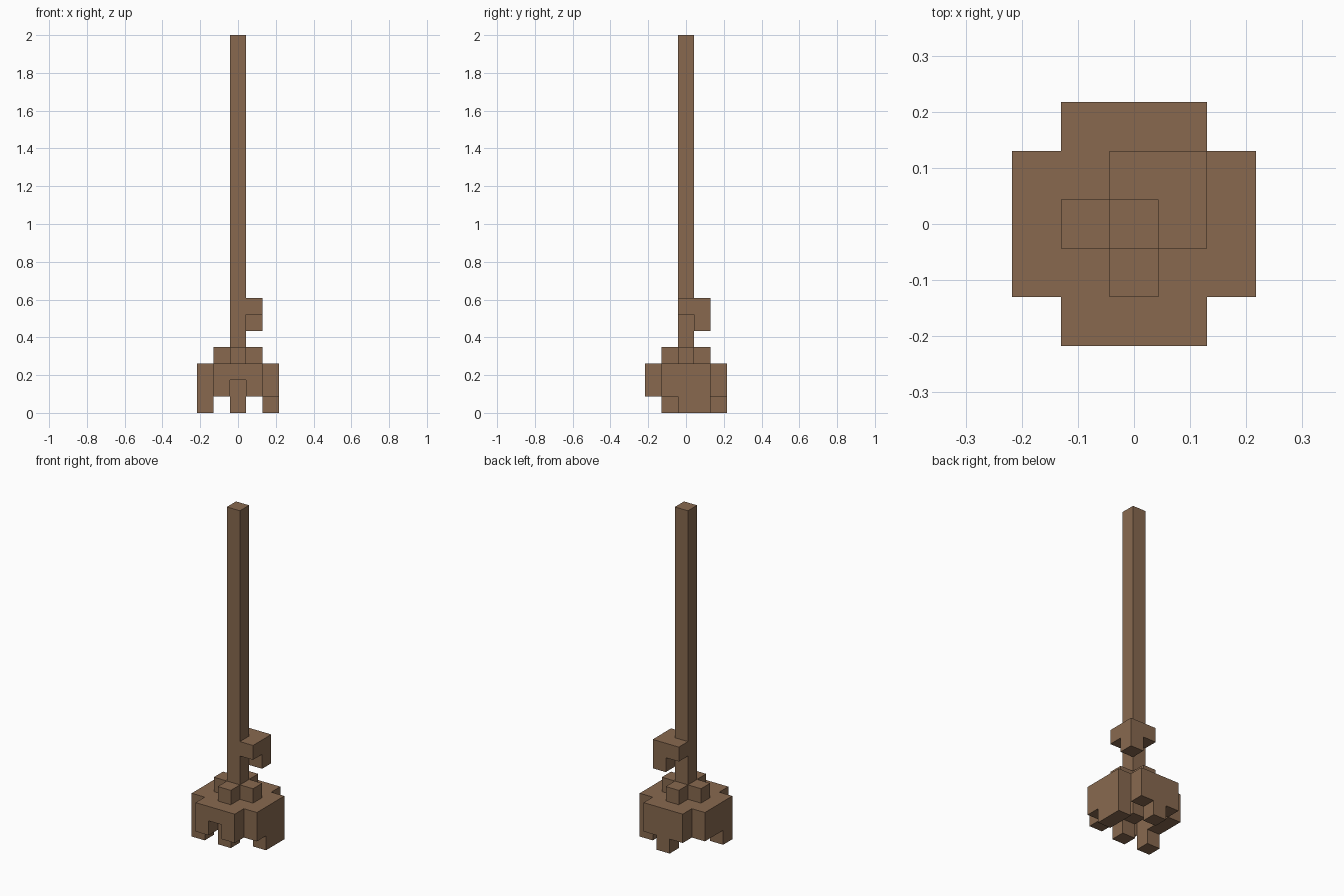
import bpy, bmesh
from mathutils import Vector

if "Cube" in bpy.data.objects:
    bpy.data.objects.remove(bpy.data.objects["Cube"], do_unlink=True)

U = 2 / 23  # block size: the trunk is 23 blocks tall

bark = bpy.data.materials.new("brown bark")
bark.use_nodes = True
color = (0.246, 0.141, 0.078, 1)
bark.diffuse_color = color
bark.node_tree.nodes["Principled BSDF"].inputs["Base Color"].default_value = color


def box(xs, ys, zs):
    """Block cells in inclusive ranges."""
    return {(x, y, z) for x in range(xs[0], xs[1] + 1)
            for y in range(ys[0], ys[1] + 1) for z in range(zs[0], zs[1] + 1)}


# Trunk
trunk = box((0, 0), (0, 0), (1, 22))

# Side branch hooking round one corner of the trunk
branch = {(1, 0, 6), (0, 1, 6), (1, 1, 6), (1, 1, 5)}

# Raised collar around the trunk
collar = {(1, 0, 3), (-1, 0, 3), (0, 1, 3), (0, -1, 3)}

# Flat root plate with cut corners
plate = box((-2, 2), (-1, 1), (2, 2)) | box((-1, 1), (-2, 2), (2, 2))

# Hanging rim of roots, open in the middle of the front
rim = set()
for side in (-1, 1):
    rim |= box((2 * side, 2 * side), (-1, 1), (1, 1))
    rim |= {(side, 2, 1), (side, -2, 1)}

# Root feet that reach the ground
feet = box((2, 2), (0, 1), (0, 0)) | {(-2, -1, 0)}
feet |= box((0, 0), (2, 2), (0, 1)) | box((0, 0), (-1, -1), (0, 1))

parts = {"trunk": trunk, "side_branch": branch, "root_collar": collar,
         "root_plate": plate, "root_rim": rim, "root_feet": feet}
filled = set().union(*parts.values())


def build(name, cells):
    """Mesh only the exposed faces of the cells."""
    bm = bmesh.new()
    for cell in sorted(cells):
        center = Vector(cell) + Vector((0, 0, 0.5))
        for axis in range(3):
            for sign in (-1, 1):
                n = Vector((0, 0, 0))
                n[axis] = sign
                if tuple(int(c + d) for c, d in zip(cell, n)) in filled:
                    continue
                a = Vector((0, 0, 0))
                a[(axis + 1) % 3] = 0.5
                b = n.cross(a)
                corners = (-a - b, a - b, a + b, b - a)
                bm.faces.new([bm.verts.new((center + n / 2 + c) * U)
                              for c in corners])
    bmesh.ops.remove_doubles(bm, verts=bm.verts, dist=U / 100)
    mesh = bpy.data.meshes.new(name)
    bm.to_mesh(mesh)
    bm.free()
    mesh.materials.append(bark)
    bpy.context.collection.objects.link(bpy.data.objects.new(name, mesh))


for part_name, part_cells in parts.items():
    build(part_name, part_cells)
